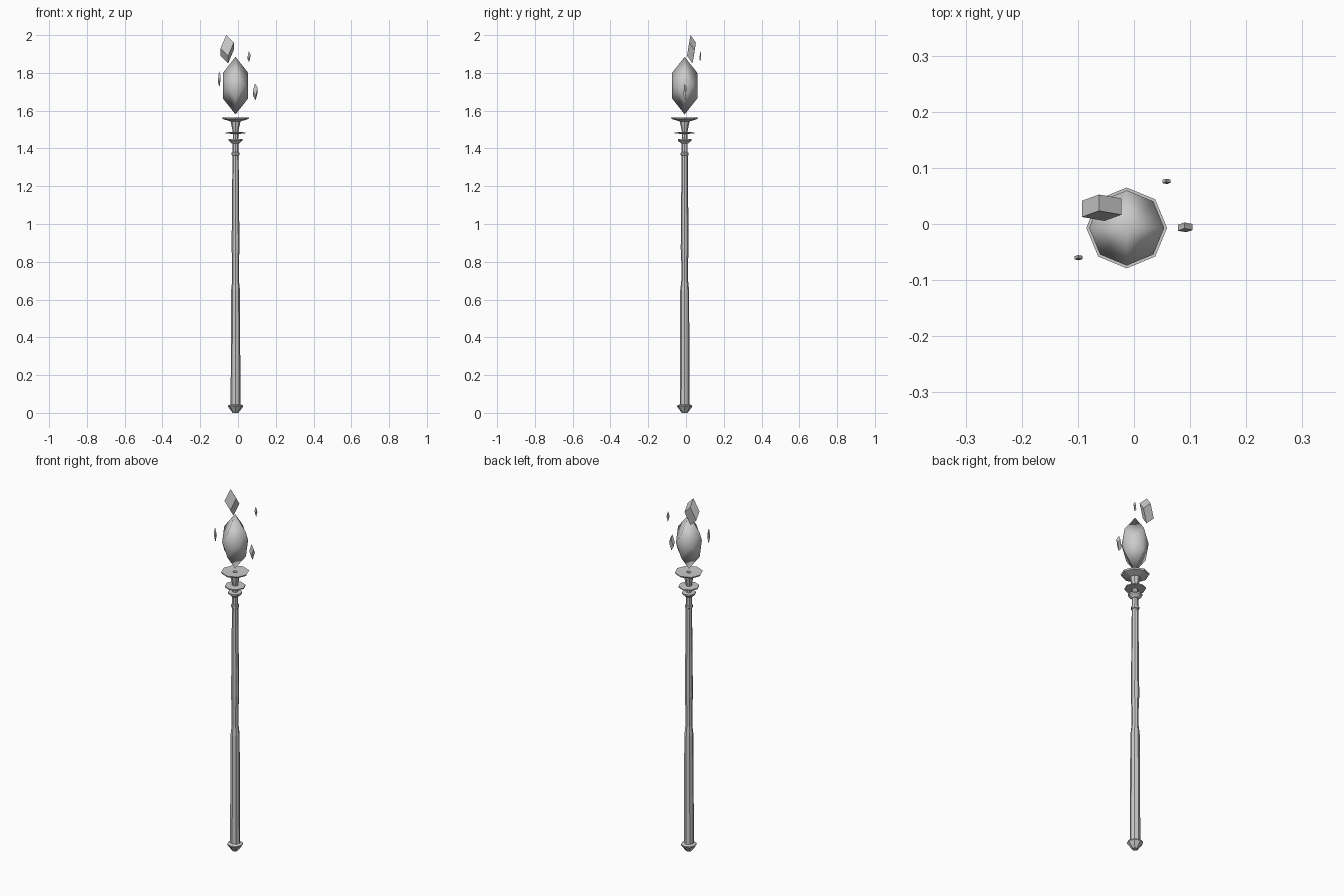
import bpy, bmesh
from math import sin, cos, pi
from mathutils import Vector

if "Cube" in bpy.data.objects:
    bpy.data.objects.remove(bpy.data.objects["Cube"])

CX, CY = -0.013, -0.007   # staff axis
SIDES = 8


def finish(name, bm, smooth=False):
    bmesh.ops.recalc_face_normals(bm, faces=bm.faces)
    for f in bm.faces:
        f.smooth = smooth
    me = bpy.data.meshes.new(name)
    bm.to_mesh(me)
    bm.free()
    ob = bpy.data.objects.new(name, me)
    bpy.context.collection.objects.link(ob)
    return ob


def polar(r, i, z):
    a = 2 * pi * i / SIDES
    return (CX + r * cos(a), CY + r * sin(a), z)


def lathe(name, profile):
    """Eight-sided turned part from (radius, z) points, capped at both ends."""
    bm = bmesh.new()
    rings = [[bm.verts.new(polar(r, i, z)) for i in range(SIDES)] for r, z in profile]
    for lo, hi in zip(rings, rings[1:]):
        for i in range(SIDES):
            j = (i + 1) % SIDES
            bm.faces.new((lo[i], lo[j], hi[j], hi[i]))
    bm.faces.new(rings[0])
    bm.faces.new(rings[-1])
    return finish(name, bm)


def shard(name, centre, width, height):
    """Slanted crystal block spanned by three edge vectors."""
    a = Vector((0.030 * width, 0.011 * width, 0.07 * height))
    b = Vector((0.040 * width, -0.007 * width, -0.04 * height))
    c = Vector((0, -0.029 * width, 0.04 * height))
    bm = bmesh.new()
    bmesh.ops.create_cube(bm, size=1)
    for v in bm.verts:
        v.co = Vector(centre) + a * v.co.x + b * v.co.y + c * v.co.z
    return finish(name, bm)


# Shaft with foot and grip
lathe("foot", [(0.015, 0), (0.04, 0.033), (0.04, 0.039), (0.026, 0.045)])
lathe("shaft", [(0.026, 0.04), (0.0235, 0.65), (0.018, 0.70), (0.018, 0.80),
                (0.021, 0.87), (0.0155, 1.44)])

# Rings and collar
lathe("shaft_ring", [(0.016, 1.362), (0.021, 1.365), (0.021, 1.377), (0.016, 1.38)])
lathe("collar", [(0.018, 1.425), (0.025, 1.432), (0.036, 1.441), (0.036, 1.449), (0.015, 1.451)])
lathe("disk", [(0.014, 1.477), (0.053, 1.479), (0.053, 1.485), (0.014, 1.487)])

# Flared cup with a small socket in its top
lathe("cup", [(0.014, 1.44), (0.015, 1.49), (0.026, 1.543), (0.068, 1.556),
              (0.072, 1.564), (0.012, 1.562), (0.008, 1.55)])

# Main crystal: tall facets on the axes, single mid points between them
bm = bmesh.new()
top = bm.verts.new((CX, CY, 1.885))
bottom = bm.verts.new((CX, CY, 1.58))
R = 0.067
upper = [bm.verts.new(polar(R, 2 * k, 1.80)) for k in range(4)]
lower = [bm.verts.new(polar(R, 2 * k, 1.665)) for k in range(4)]
middle = [bm.verts.new(polar(R, 2 * k + 1, 1.733)) for k in range(4)]
for k in range(4):
    n = (k + 1) % 4
    for face in ((top, upper[k], middle[k]), (top, middle[k], upper[n]),
                 (bottom, middle[k], lower[k]), (bottom, lower[n], middle[k]),
                 (upper[k], lower[k], middle[k]), (middle[k], lower[n], upper[n])):
        bm.faces.new(face)
finish("crystal", bm, smooth=True)

# Floating shards
shard("large_shard", (-0.0575, 0.029, 1.925), 1.0, 1.0)
shard("right_shard", (0.0915, -0.006, 1.70), 0.37, 0.60)
shard("back_shard", (0.058, 0.076, 1.886), 0.2, 0.38)
shard("left_shard", (-0.099, -0.06, 1.767), 0.2, 0.57)
